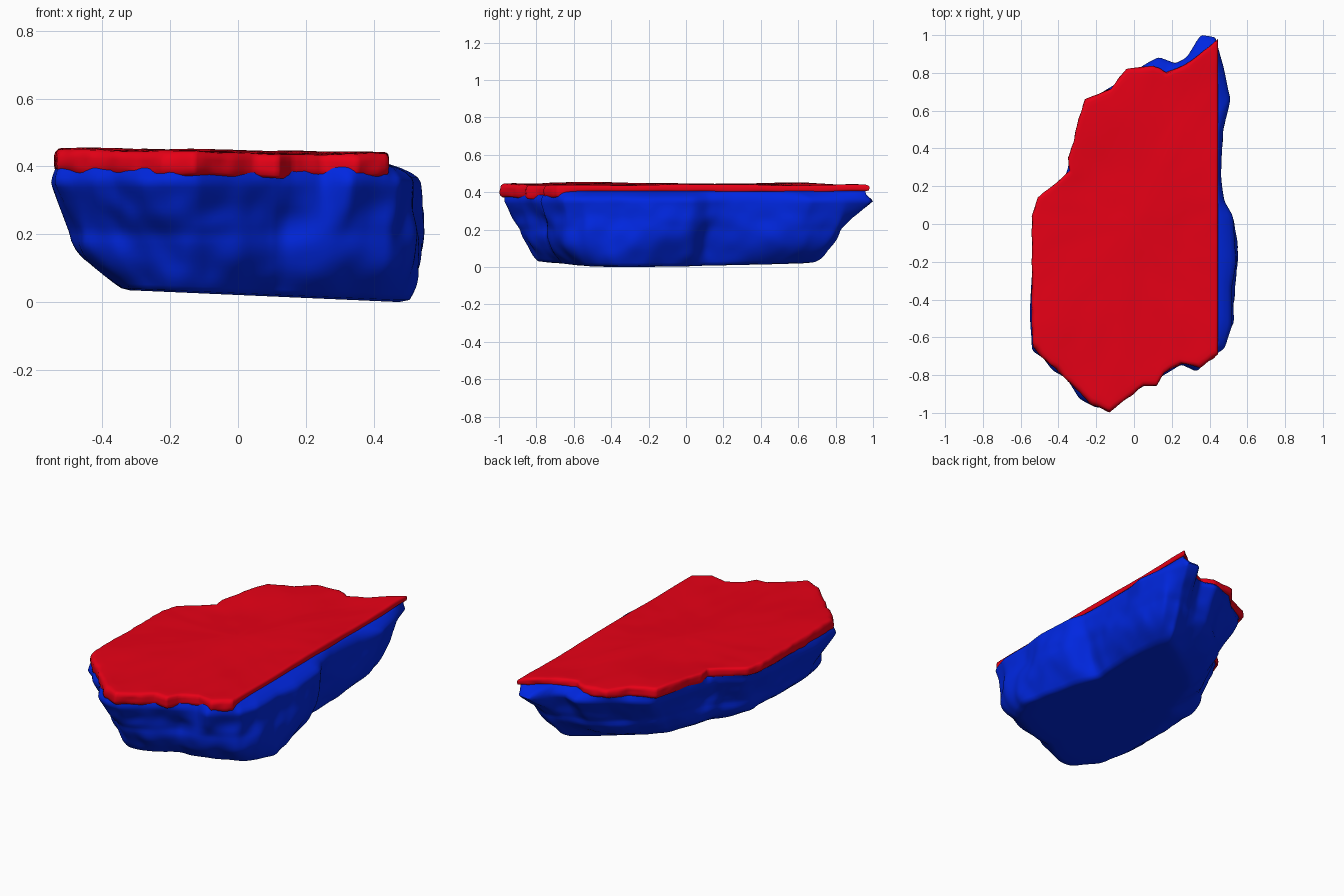
import bpy, bmesh, math
from mathutils import Vector, noise

if "Cube" in bpy.data.objects:
    bpy.data.objects.remove(bpy.data.objects["Cube"])

# Plan outlines (x, y), anticlockwise, at falling heights
CAP = [(-.13, -.995), (-.03, -.92), (.05, -.86), (.12, -.86), (.16, -.79), (.25, -.74), (.35, -.76),
       (.445, -.69), (.445, 0), (.445, .98), (.35, .9), (.27, .84), (.17, .8), (.1, .84), (-.04, .82),
       (-.12, .72), (-.26, .66), (-.31, .5), (-.32, .43), (-.35, .35), (-.34, .28), (-.41, .22),
       (-.51, .14), (-.54, .04), (-.54, -.5), (-.535, -.65), (-.45, -.74), (-.38, -.8), (-.3, -.88),
       (-.22, -.96)]
UPPER = [(-.2, -.97), (-.12, -.97), (-.02, -.9), (.14, -.81), (.25, -.74), (.33, -.78), (.42, -.7),
         (.48, -.66), (.52, -.55), (.52, -.35), (.54, -.2), (.525, .04), (.48, .12), (.46, .25),
         (.47, .5), (.51, .66), (.47, .85), (.43, .985), (.35, 1), (.28, .88), (.22, .85), (.13, .88),
         (.05, .84), (-.06, .77), (-.23, .65), (-.31, .45), (-.37, .24), (-.49, .12), (-.53, 0),
         (-.55, -.48), (-.54, -.67), (-.48, -.71), (-.43, -.78), (-.36, -.82), (-.29, -.92)]
MID = [(-.15, -.88), (0, -.83), (.14, -.74), (.31, -.72), (.45, -.65), (.52, -.54), (.55, -.2),
       (.51, .03), (.45, .11), (.45, .25), (.47, .45), (.47, .65), (.44, .8), (.36, .84), (.2, .77),
       (.1, .77), (-.05, .67), (-.19, .54), (-.27, .36), (-.34, .16), (-.44, .07), (-.48, -.02),
       (-.49, -.5), (-.46, -.66), (-.35, -.76)]
BASE = [(-.2, -.78), (-.1, -.78), (.1, -.66), (.3, -.61), (.42, -.53), (.49, -.36), (.44, -.05),
        (.35, .1), (.37, .25), (.36, .5), (.3, .68), (.18, .62), (0, .48), (-.11, .36), (-.17, .22),
        (-.25, .04), (-.31, -.14), (-.34, -.5), (-.31, -.68)]
# Hollows (positive) and ledges (negative) in the rock: x, y, z, reach, depth
DENTS = [(-.1, -.82, .13, .1, .03), (-.35, -.74, .2, .09, .02), (-.2, -.9, .29, .12, -.02),
         (.42, .11, .1, .1, .035), (.3, .8, .14, .1, .02), (.3, .8, .25, .09, -.015)]


def radius(outline, a):
    """Distance from the centre to the outline in direction a."""
    dx, dy = math.cos(a), math.sin(a)
    best = 0
    for (x1, y1), (x2, y2) in zip(outline, outline[1:] + outline[:1]):
        ex, ey = x2 - x1, y2 - y1
        den = dx * ey - dy * ex
        if abs(den) < 1e-9:
            continue
        r = (x1 * ey - y1 * ex) / den
        s = (x1 * dy - y1 * dx) / den
        if -1e-6 <= s <= 1 + 1e-6 and r > best:
            best = r
    return best


def n3(x, y, z, f, seed=0):
    return noise.noise(Vector((x * f + seed, y * f + 3.1, z * f + 7.7)))


# Shared directions, evenly spaced along the cap edge
ANGLES = []
for (x1, y1), (x2, y2) in zip(CAP, CAP[1:] + CAP[:1]):
    k = max(1, round(math.dist((x1, y1), (x2, y2)) / .014))
    ANGLES += [math.atan2(y1 + (y2 - y1) * i / k, x1 + (x2 - x1) * i / k) for i in range(k)]
RADII = {n: [radius(o, a) for a in ANGLES]
         for n, o in (("cap", CAP), ("upper", UPPER), ("mid", MID), ("base", BASE))}
count = len(ANGLES)
# Soften the corners of the lower outlines
for key, passes in (("upper", 1), ("mid", 4), ("base", 6)):
    for _ in range(passes):
        r = RADII[key]
        RADII[key] = [(r[i - 1] + 2 * r[i] + r[(i + 1) % count]) / 4 for i in range(count)]


def loft(name, rings, color):
    """Skin stacked rings and close both ends."""
    bm = bmesh.new()
    vr = [[bm.verts.new(p) for p in ring] for ring in rings]
    for a, b in zip(vr, vr[1:]):
        for i in range(count):
            j = (i + 1) % count
            bm.faces.new((a[i], a[j], b[j], b[i]))
    for ring in (vr[0], vr[-1]):
        c = bm.verts.new(sum((v.co for v in ring), Vector()) / count)
        for i in range(count):
            bm.faces.new((ring[i], ring[(i + 1) % count], c))
    bmesh.ops.recalc_face_normals(bm, faces=bm.faces)
    me = bpy.data.meshes.new(name)
    bm.to_mesh(me)
    bm.free()
    ob = bpy.data.objects.new(name, me)
    bpy.context.collection.objects.link(ob)
    mat = bpy.data.materials.new(name + "_colour")
    mat.diffuse_color = color
    mat.use_nodes = True
    mat.node_tree.nodes["Principled BSDF"].inputs["Base Color"].default_value = mat.diffuse_color
    me.materials.append(mat)
    bpy.ops.object.select_all(action='DESELECT')
    ob.select_set(True)
    bpy.context.view_layer.objects.active = ob
    bpy.ops.object.shade_smooth_by_angle(angle=math.radians(60))


def floor_z(x, y):
    return max(0, .003 + .035 * (.4 - x) / .8 + .02 * max(0, y))


# Rock body
def rock_point(i, z):
    cap, up, mid, base = (RADII[k][i] for k in ("cap", "upper", "mid", "base"))
    if z > .35:
        t = (z - .35) / .06
        r = up + (cap * .98 - up) * t * t
    elif z > .2:
        r = mid + (up - mid) * (z - .2) / .15
    else:
        t = max(0, z - .03) / .17
        r = base + (mid - base) * (1 - (1 - t) ** 2)
    c, s = math.cos(ANGLES[i]), math.sin(ANGLES[i])
    x, y = r * c, r * s
    amp = min(1, max(0, (.38 - z) / .12))
    bump = .03 * n3(x, y, z, 5) + .012 * n3(x, y, z, 11, 5)
    for dx, dy, dz, reach, depth in DENTS:
        d2 = (x - dx) ** 2 + (y - dy) ** 2 + (z - dz) ** 2
        bump -= depth * math.exp(-2 * d2 / reach ** 2)
    r += amp * bump
    x, y = r * c, r * s
    return (x, y, z + (floor_z(x, y) - .03) * max(0, 1 - (z - .03) / .15))


rings = []
for k in (.3, .6, .85, .95):
    ring = []
    for i in range(count):
        x, y, z = rock_point(i, .03)
        ring.append((x * k, y * k, floor_z(x * k, y * k)))
    rings.append(ring)
for j in range(27):
    z = .035 + (.41 - .035) * j / 26
    rings.append([rock_point(i, z) for i in range(count)])
loft("rock_body", rings, (0, .02, .75, 1))


# Ground layer on top, with a rounded rim and a ragged lower edge
def top_z(x, y):
    return .444 - .012 * x + .01 * n3(x, y, 0, 3) + .003 * n3(x, y, 0, 9)


def under_z(x, y):
    side = min(1, max(0, (x - .40) / .04)) if y > -.66 else 0
    front = min(1, max(0, (-y - .6) / .15))
    return .39 + .012 * side - .022 * front + (1 - .6 * side) * .016 * n3(x, y, 1, 6)


rings = []
for k, h in ((.5, .3), (.9, .3), (.965, .05), (.985, 0), (.997, .12), (1, .35), (1, .65),
             (.995, .85), (.982, .97), (.965, 1), (.93, 1), (.87, 1), (.8, 1), (.7, 1), (.6, 1),
             (.5, 1), (.4, 1), (.3, 1), (.2, 1), (.1, 1)):
    ring = []
    for i, a in enumerate(ANGLES):
        r = RADII["cap"][i]
        ex, ey = r * math.cos(a), r * math.sin(a)
        rough = .01 * n3(ex, ey, h * .1, 18) if .9 < k and ex < .43 else 0
        x, y = ex * (k + rough), ey * (k + rough)
        lo, hi = under_z(ex, ey), top_z(x, y)
        ring.append((x, y, lo + (hi - lo) * h))
    rings.append(ring)
loft("ground_cap", rings, (.8, 0, .008, 1))
